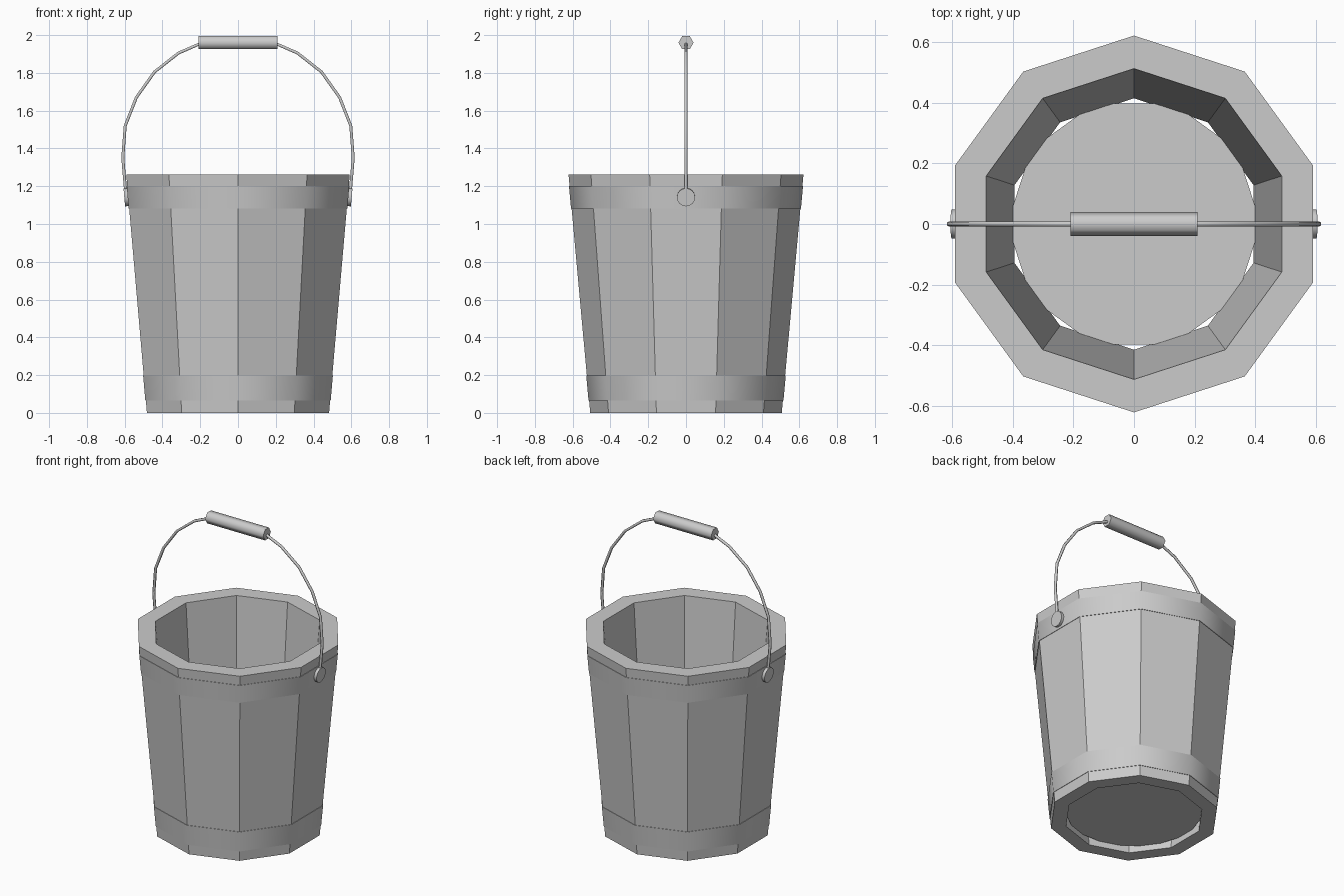
import bpy, bmesh, math
from mathutils import Vector, Matrix

cube = bpy.data.objects.get("Cube")
if cube:
    bpy.data.objects.remove(cube, do_unlink=True)

SIDES = 10
HEIGHT = 1.262
R_BASE, R_TOP = 0.507, 0.622

grey = bpy.data.materials.new("plain_grey")
grey.use_nodes = True
grey.diffuse_color = (0.6, 0.6, 0.6, 1)
grey.node_tree.nodes["Principled BSDF"].inputs["Base Color"].default_value = (0.6, 0.6, 0.6, 1)


def outer_radius(z):
    return R_BASE + (R_TOP - R_BASE) * z / HEIGHT


def finish(name, bm, smooth=None):
    bmesh.ops.recalc_face_normals(bm, faces=bm.faces)
    mesh = bpy.data.meshes.new(name)
    bm.to_mesh(mesh)
    bm.free()
    mesh.materials.append(grey)
    ob = bpy.data.objects.new(name, mesh)
    bpy.context.collection.objects.link(ob)
    if smooth:
        bpy.ops.object.select_all(action='DESELECT')
        ob.select_set(True)
        bpy.context.view_layer.objects.active = ob
        bpy.ops.object.shade_smooth_by_angle(angle=math.radians(smooth))
    return ob


def lathe(name, profile, smooth=None):
    """Sweep a closed (radius, z) profile round the ten-sided bucket."""
    bm = bmesh.new()
    rings = []
    for i in range(SIDES):
        a = math.pi / 2 + math.tau * i / SIDES
        rings.append([bm.verts.new((r * math.cos(a), r * math.sin(a), z)) for r, z in profile])
    n = len(profile)
    for i in range(SIDES):
        a, b = rings[i], rings[(i + 1) % SIDES]
        for j in range(n):
            k = (j + 1) % n
            bm.faces.new((a[j], b[j], b[k], a[k]))
    return finish(name, bm, smooth)


def cylinder(name, radius, depth, matrix, sides, smooth=None):
    bm = bmesh.new()
    bmesh.ops.create_cone(bm, cap_ends=True, segments=sides, radius1=radius,
                          radius2=radius, depth=depth, matrix=matrix)
    return finish(name, bm, smooth)


# Staved wall and recessed floor
lathe("bucket_wall", [(R_BASE, 0), (R_TOP, HEIGHT), (0.513, HEIGHT), (0.415, 0)])
cylinder("bucket_floor", 0.419, 0.02,
         Matrix.Translation((0, 0, 0.05)) @ Matrix.Rotation(math.pi / 2, 4, 'Z'), SIDES)

# Hoops, hugging the wall and softly shaded around
for name, low, high in (("lower_hoop", 0.065, 0.198), ("upper_hoop", 1.082, 1.2)):
    lathe(name, [(outer_radius(low) - 0.01, low), (outer_radius(low) + 0.003, low),
                 (outer_radius(high) + 0.003, high), (outer_radius(high) - 0.01, high)], 40)

# Round pivots lying flat against the side staves
apothem = math.cos(math.pi / SIDES)
tilt = math.atan((R_TOP - R_BASE) * apothem / HEIGHT)
for name, side in (("left_pivot", 1), ("right_pivot", -1)):
    place = (Matrix.Translation((side * (outer_radius(1.14) * apothem + 0.01), 0, 1.142))
             @ Matrix.Rotation(side * (math.pi / 2 + tilt), 4, 'Y'))
    cylinder(name, 0.048, 0.022, place, 16, 40)

# Wire bail: half of the arch, mirrored into a whole path
half = [(0.592, 1.14), (0.61, 1.35), (0.597, 1.52), (0.538, 1.67),
        (0.442, 1.805), (0.315, 1.905), (0.2, 1.955)]
path = [Vector((x, 0, z)) for x, z in half]
path += [Vector((-p.x, 0, p.z)) for p in reversed(path)]
bm = bmesh.new()
rings = []
WIRE_SIDES = 6
for i, p in enumerate(path):
    along = (path[min(i + 1, len(path) - 1)] - path[max(i - 1, 0)]).normalized()
    across = Vector((0, 1, 0))
    up = along.cross(across)
    rings.append([bm.verts.new(p + 0.009 * (math.cos(t) * across + math.sin(t) * up))
                  for t in (math.tau * k / WIRE_SIDES for k in range(WIRE_SIDES))])
for a, b in zip(rings, rings[1:]):
    for k in range(WIRE_SIDES):
        m = (k + 1) % WIRE_SIDES
        bm.faces.new((a[k], a[m], b[m], b[k]))
bm.faces.new(rings[0])
bm.faces.new(rings[-1])
finish("bail_wire", bm, 65)

# Six-sided grip with a ridge on top
cylinder("hand_grip", 0.04, 0.42,
         Matrix.Translation((0, 0, 1.96)) @ Matrix.Rotation(math.pi / 2, 4, 'Y'), 6, 65)
